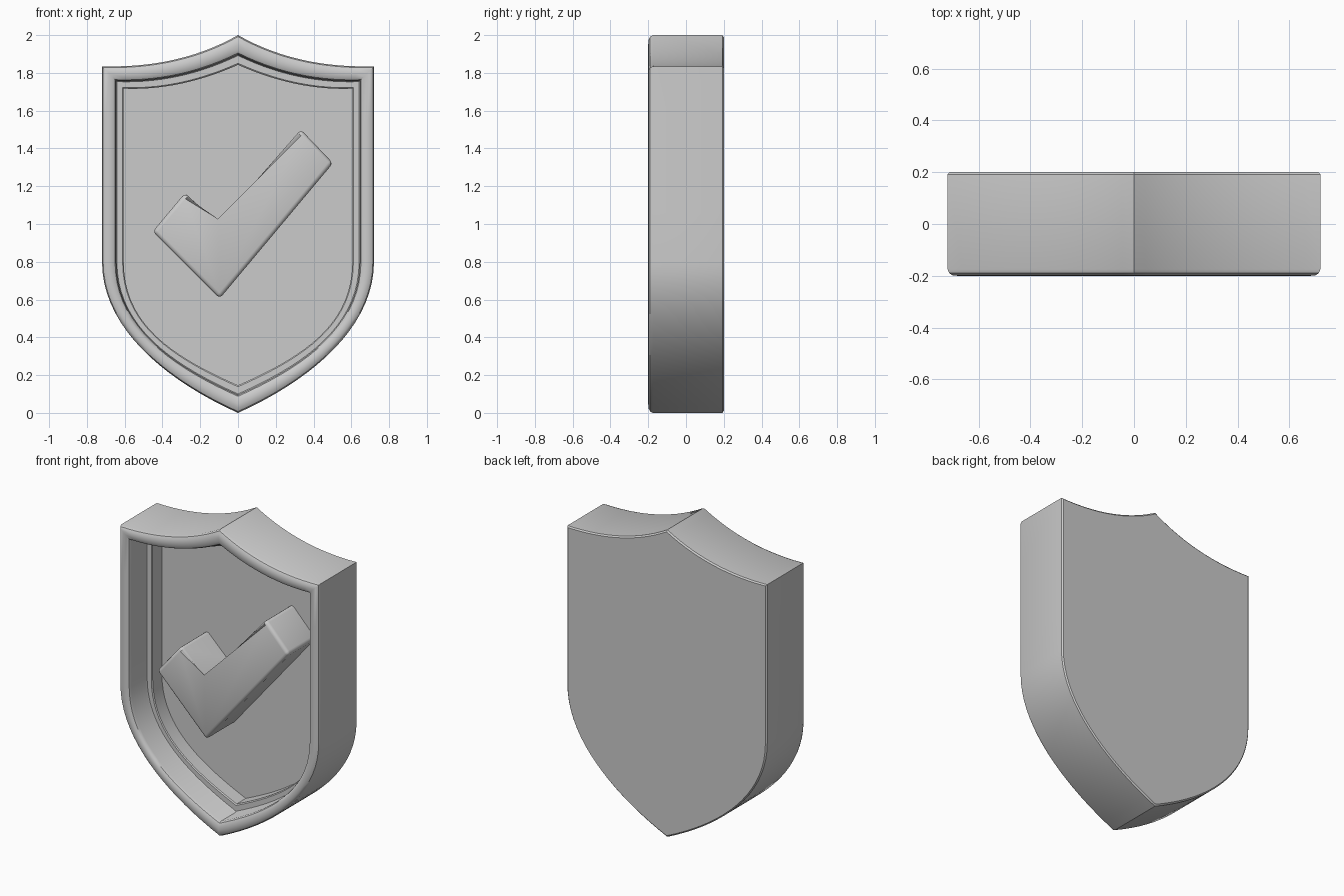
import bpy, bmesh
from mathutils import Vector

if "Cube" in bpy.data.objects:
    bpy.data.objects.remove(bpy.data.objects["Cube"])


def bezier(ctrl, n):
    """Points on a quadratic/cubic Bezier, last point left out."""
    out = []
    for i in range(n):
        pts = [Vector(c) for c in ctrl]
        while len(pts) > 1:
            pts = [a.lerp(b, i / n) for a, b in zip(pts, pts[1:])]
        out.append(tuple(pts[0]))
    return out


def outline(d):
    """Closed shield outline in x/z, inset by d."""
    w, corner, peak, tip = 0.72 - d, 1.835 - 1.03 * d, 2 - 1.37 * d, 1.27 * d
    half = bezier([(0, peak), (0.31, corner - 0.012), (w, corner)], 14)
    half += bezier([(w, corner), (w, 0.8)], 4)
    half += bezier([(w, 0.8), (w, 0.46), (0.4 * w / 0.72, 0.18 + d), (0, tip)], 18)
    return half + [(0, tip)] + [(-x, z) for x, z in reversed(half[1:])]


def finish(name, bm, angle):
    bmesh.ops.recalc_face_normals(bm, faces=bm.faces)
    mesh = bpy.data.meshes.new(name)
    bm.to_mesh(mesh)
    bm.free()
    ob = bpy.data.objects.new(name, mesh)
    bpy.context.collection.objects.link(ob)
    bpy.ops.object.select_all(action='DESELECT')
    bpy.context.view_layer.objects.active = ob
    ob.select_set(True)
    bpy.ops.object.shade_smooth_by_angle(angle=angle)
    return ob


# Shield body: (inset, depth) section from back, over the rounded rim, into the stepped recess
section = [(0.008, 0.2), (0, 0.192), (0, -0.175), (0.006, -0.19), (0.02, -0.199),
           (0.037, -0.2), (0.055, -0.199), (0.069, -0.19), (0.075, -0.175),
           (0.075, -0.03), (0.079, -0.02), (0.109, -0.02), (0.115, -0.014),
           (0.115, 0.08)]
bm = bmesh.new()
rings = [[bm.verts.new((x, y, z)) for x, z in outline(d)] for d, y in section]
for a, b in zip(rings, rings[1:]):
    for i in range(len(a)):
        j = (i + 1) % len(a)
        bm.faces.new((a[i], a[j], b[j], b[i]))
bm.faces.new(rings[0])
bm.faces.new(rings[-1])
finish("shield_body", bm, 0.6)

# Raised check mark standing on the recessed panel
check = [(-0.452, 0.96), (-0.28, 1.165), (-0.105, 0.995),
         (0.333, 1.5), (0.503, 1.322), (-0.097, 0.605)]
bm = bmesh.new()
front = [bm.verts.new((x, -0.195, z)) for x, z in check]
back = [bm.verts.new((x, 0.1, z)) for x, z in check]
for i in range(len(check)):
    j = (i + 1) % len(check)
    bm.faces.new((front[i], front[j], back[j], back[i]))
bm.faces.new(front)
bm.faces.new(back)
edges = [e for e in bm.edges if not all(v in back for v in e.verts)]
bmesh.ops.bevel(bm, geom=edges, offset=0.022, segments=3, profile=0.5, affect='EDGES')
finish("check_mark", bm, 0.6)
